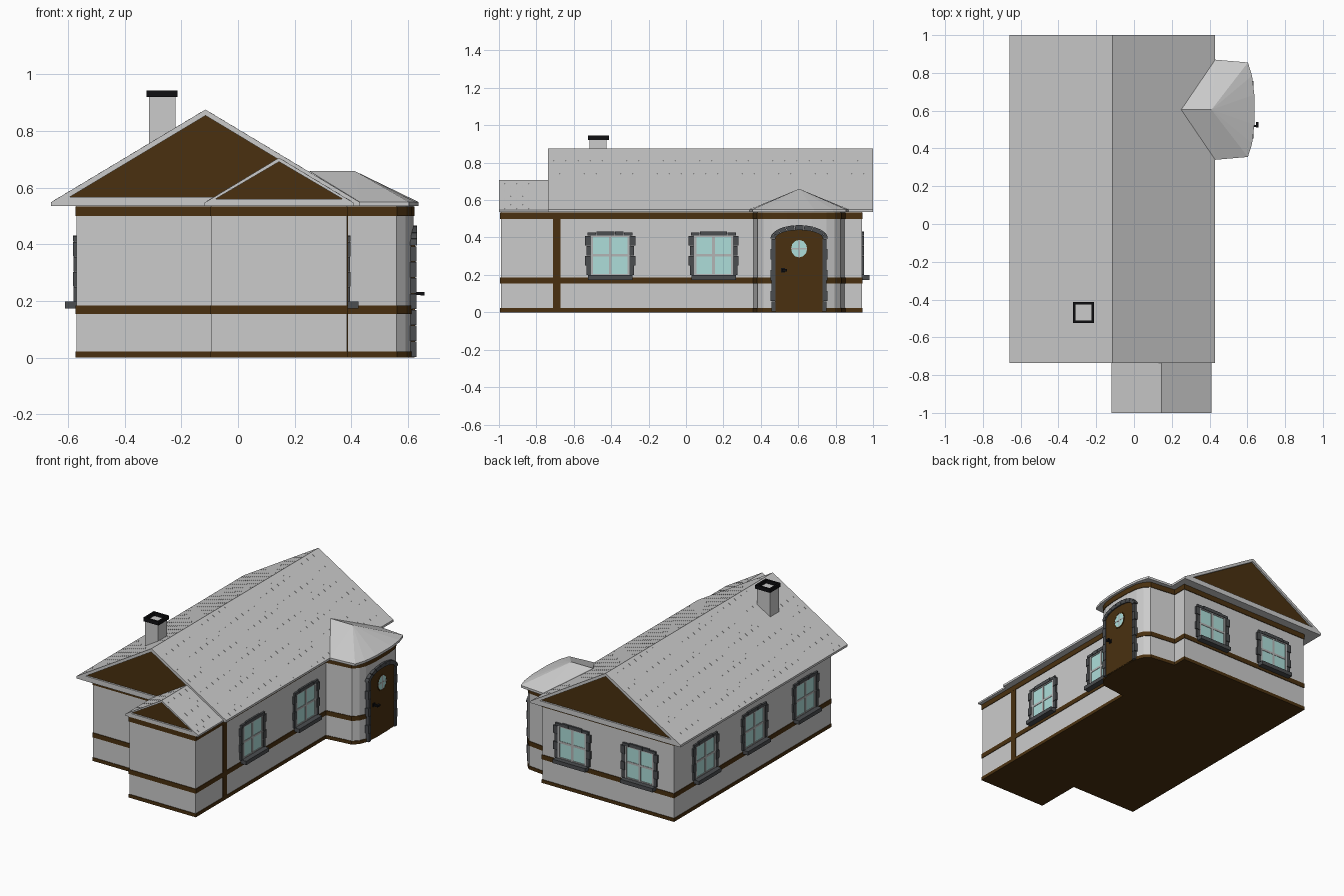
import bpy, bmesh, math
from mathutils import Matrix, Vector

if "Cube" in bpy.data.objects:
    bpy.data.objects.remove(bpy.data.objects["Cube"])


def material(name, r, g, b):
    m = bpy.data.materials.new(name)
    m.diffuse_color = (r, g, b, 1)
    m.use_nodes = True
    m.node_tree.nodes["Principled BSDF"].inputs["Base Color"].default_value = m.diffuse_color
    return m


WOOD = material("brown_wood", .068, .03, .005)
STONE = material("dark_stone", .07, .075, .08)
GLASS = material("pale_glass", .42, .73, .70)
FRAME = material("pale_frame", .45, .46, .46)
BLACK = material("black_metal", .005, .005, .006)


def finish(name, bm, mat=None):
    bmesh.ops.recalc_face_normals(bm, faces=bm.faces)
    me = bpy.data.meshes.new(name)
    bm.to_mesh(me)
    bm.free()
    ob = bpy.data.objects.new(name, me)
    bpy.context.collection.objects.link(ob)
    if mat:
        me.materials.append(mat)
    return ob


def add_prism(bm, pts, axis, a, b):
    """Extrude a 2D outline along an axis from a to b."""
    put = {'x': lambda p, t: (t, p[0], p[1]),
           'y': lambda p, t: (p[0], t, p[1]),
           'z': lambda p, t: (p[0], p[1], t)}[axis]
    lo = [bm.verts.new(put(p, a)) for p in pts]
    hi = [bm.verts.new(put(p, b)) for p in pts]
    bm.faces.new(lo)
    bm.faces.new(hi)
    n = len(pts)
    for i in range(n):
        bm.faces.new((lo[i], lo[(i + 1) % n], hi[(i + 1) % n], hi[i]))


def prism(name, pts, axis, a, b, mat=None):
    bm = bmesh.new()
    add_prism(bm, pts, axis, a, b)
    return finish(name, bm, mat)


def boxes(name, items, mat=None, matrix=Matrix()):
    """One object from boxes given as (x0, x1, y0, y1, z0, z1)."""
    bm = bmesh.new()
    for x0, x1, y0, y1, z0, z1 in items:
        add_prism(bm, [(x0, y0), (x1, y0), (x1, y1), (x0, y1)], 'z', z0, z1)
    bm.transform(matrix)
    return finish(name, bm, mat)


def offset(pts, d):
    """Push a counter-clockwise outline outwards by d."""
    out, n = [], len(pts)
    for i in range(n):
        p0, p, p1 = (Vector(pts[(i + k) % n]) for k in (-1, 0, 1))
        e0, e1 = (p - p0).normalized(), (p1 - p).normalized()
        n0, n1 = Vector((e0.y, -e0.x)), Vector((e1.y, -e1.x))
        out.append(tuple(p + (n0 + n1) * d / (1 + n0.dot(n1))))
    return out


# Walls: main house, front wing and rounded entrance bay in one footprint
CY = .605
half_bay = [(.385, .243), (.56, .222), (.592, .19), (.61, .145), (.619, .065)]
bay = [(x, CY - h) for x, h in half_bay] + [(x, CY + h) for x, h in reversed(half_bay)]
plan = [(-.57, -.69), (-.095, -.69), (-.095, -.99), (.385, -.99)] + bay + [(.385, .94), (-.57, .94)]
prism("walls", plan, 'z', .01, .535)

# Timber bands and corner post
for label, z0, z1 in (("base", 0, .022), ("middle", .155, .185), ("top", .50, .534)):
    prism(label + "_band", offset(plan, .004), 'z', z0, z1, WOOD)
boxes("wall_post", [(.37, .3885, -.71, -.67, .01, .52)], WOOD)


# Gabled roofs: a grey rim with recessed brown gables
def gable_roof(name, xl, xr, zt, ze, y0, y1, inner, recess):
    xm = (xl + xr) / 2
    ix, iz0, iz1 = inner
    A, B, C = (xm - ix, iz0), (xm, iz1), (xm + ix, iz0)
    outer = [(xl, .535), (xl, ze), (xm, zt), (xr, ze), (xr, .535)]
    ins = [A, A, B, C, C]
    bm = bmesh.new()
    for i in range(5):
        j = (i + 1) % 5
        quad = [outer[i], outer[j], ins[j], ins[i]]
        add_prism(bm, list(dict.fromkeys(quad)), 'y', y0, y1)
    finish(name, bm)
    prism(name + "_gable", [A, B, C], 'y', y0 + recess, y1 - recess, WOOD)


gable_roof("main_roof", -.66, .43, .876, .549, -.737, 1.0, (.478, .568, .855), .012)
gable_roof("wing_roof", -.12, .41, .706, .546, -1.0, -.715, (.225, .56, .692), .012)


# Shingle seams: short staggered slivers just proud of each slope
def seams(name, xm, zt, run, y0, y1, rows):
    bm = bmesh.new()
    step = .065
    for side in (-1, 1):
        for r in range(rows):
            t0 = run * (r + .35) / rows
            t1 = t0 + run / rows * .5
            y = y0 + .03 + (step / 2 if r % 2 else 0)
            while y < y1 - .02:
                q = [(xm + side * t, zt - .6 * t + dz)
                     for t, dz in ((t0, -.003), (t1, -.003), (t1, .0006), (t0, .0006))]
                add_prism(bm, q, 'y', y - .001, y + .001)
                y += step
    finish(name, bm)


seams("main_shingle_seams", -.115, .876, .54, -.737, 1.0, 14)
seams("wing_shingle_seams", .145, .706, .26, -1.0, -.737, 7)

# Entrance bay roof: hipped front running back into the main slope
half_eave = [(.43, .265), (.603, .25), (.625, .18), (.637, .08)]
bm = bmesh.new()
for x, h in half_eave:
    for s in (-1, 1):
        for z in (.535, .55):
            bm.verts.new((x, CY + s * h, z))
bm.verts.new((.41, CY, .66))
bm.verts.new((.25, CY, .66))
bmesh.ops.convex_hull(bm, input=bm.verts)
finish("entrance_roof", bm)

# Chimney with an open black cap
boxes("chimney", [(-.315, -.22, -.515, -.425, .65, .922)])
ox0, ox1, oy0, oy1, w = -.323, -.213, -.523, -.413, .013
boxes("chimney_cap", [(ox0, ox1, oy0, oy0 + w, .92, .944), (ox0, ox1, oy1 - w, oy1, .92, .944),
                      (ox0, ox0 + w, oy0 + w, oy1 - w, .92, .944),
                      (ox1 - w, ox1, oy0 + w, oy1 - w, .92, .944)], BLACK)


# Windows: local x along the wall, local -y outwards
def window(name, x, y, angle):
    m = Matrix.Translation((x, y, 0)) @ Matrix.Rotation(math.radians(angle), 4, 'Z')
    boxes(name + "_glass", [(-.107, .107, -.004, .01, .19, .418)], GLASS, m)
    f = [(-.008, .008, -.007, .01, .19, .418), (-.107, .107, -.0065, .01, .297, .311),
         (-.107, .107, -.008, .01, .403, .418), (-.107, .107, -.008, .01, .19, .205)]
    f += [(s * .1 - .008, s * .1 + .008, -.0085, .01, .19, .418) for s in (-1, 1)]
    boxes(name + "_frame", f, FRAME, m)
    stones = [(-.118, .118, -.041, .01, .173, .198)]
    for s in (-1, 1):
        for i in range(4):
            edge = .134 if i % 2 else .127
            x0, x1 = sorted((s * .104, s * edge))
            z = .198 + i * .053
            stones.append((x0, x1, -.011 - .002 * (i % 2), .01, z, z + .051))
    for i in range(5):
        u = -.122 + i * .0488
        stones.append((u, u + .047, -.012, .01, .41, .432 if i in (1, 2, 3) else .427))
    boxes(name + "_stones", stones, STONE, m)


for i, y in enumerate((-.405, .148)):
    window(f"right_window_{i + 1}", .385, y, 90)
for i, y in enumerate((-.42, .11, .62)):
    window(f"left_window_{i + 1}", -.57, y, -90)
for i, x in enumerate((-.325, .165)):
    window(f"back_window_{i + 1}", x, .94, 180)


# Arched door with stone surround
def arc(ry, rz, zc, n, a0=0, a1=180):
    return [(CY + ry * math.cos(math.radians(a0 + (a1 - a0) * i / n)),
             zc + rz * math.sin(math.radians(a0 + (a1 - a0) * i / n))) for i in range(n + 1)]


prism("door", [(CY - .13, .004), (CY + .13, .004)] + arc(.13, .046, .395, 10), 'x', .56, .6245, WOOD)
bm = bmesh.new()
for s in (-1, 1):
    for i in range(7):
        w = .152 if i % 2 else .147
        z = .003 + i * .056
        add_prism(bm, [(CY + s * .126, z), (CY + s * w, z), (CY + s * w, z + .054),
                       (CY + s * .126, z + .054)], 'x', .58, .631)
for i in range(9):
    a0, a1 = i * 20 + .6, i * 20 + 19.4
    add_prism(bm, arc(.126, .044, .395, 2, a0, a1) + arc(.153, .071, .395, 2, a1, a0),
              'x', .58, .633)
finish("door_stones", bm, STONE)

# Door window with cross bars, and lever handle
prism("door_window", arc(.046, .05, .34, 12, 0, 360)[:-1], 'x', .61, .626, GLASS)
bm = bmesh.new()
ro, ri = arc(.05, .054, .34, 12, 0, 360), arc(.043, .047, .34, 12, 0, 360)
for i in range(12):
    add_prism(bm, [ro[i], ro[i + 1], ri[i + 1], ri[i]], 'x', .61, .6275)
finish("door_window_rim", bm, WOOD)
boxes("door_window_bars", [(.61, .627, CY - .004, CY + .004, .293, .387),
                           (.61, .627, CY - .043, CY + .043, .336, .344)], FRAME)
boxes("door_handle", [(.62, .650, .514, .524, .221, .231), (.645, .658, .512, .540, .219, .231),
                      (.62, .628, .508, .530, .214, .238)], BLACK)
